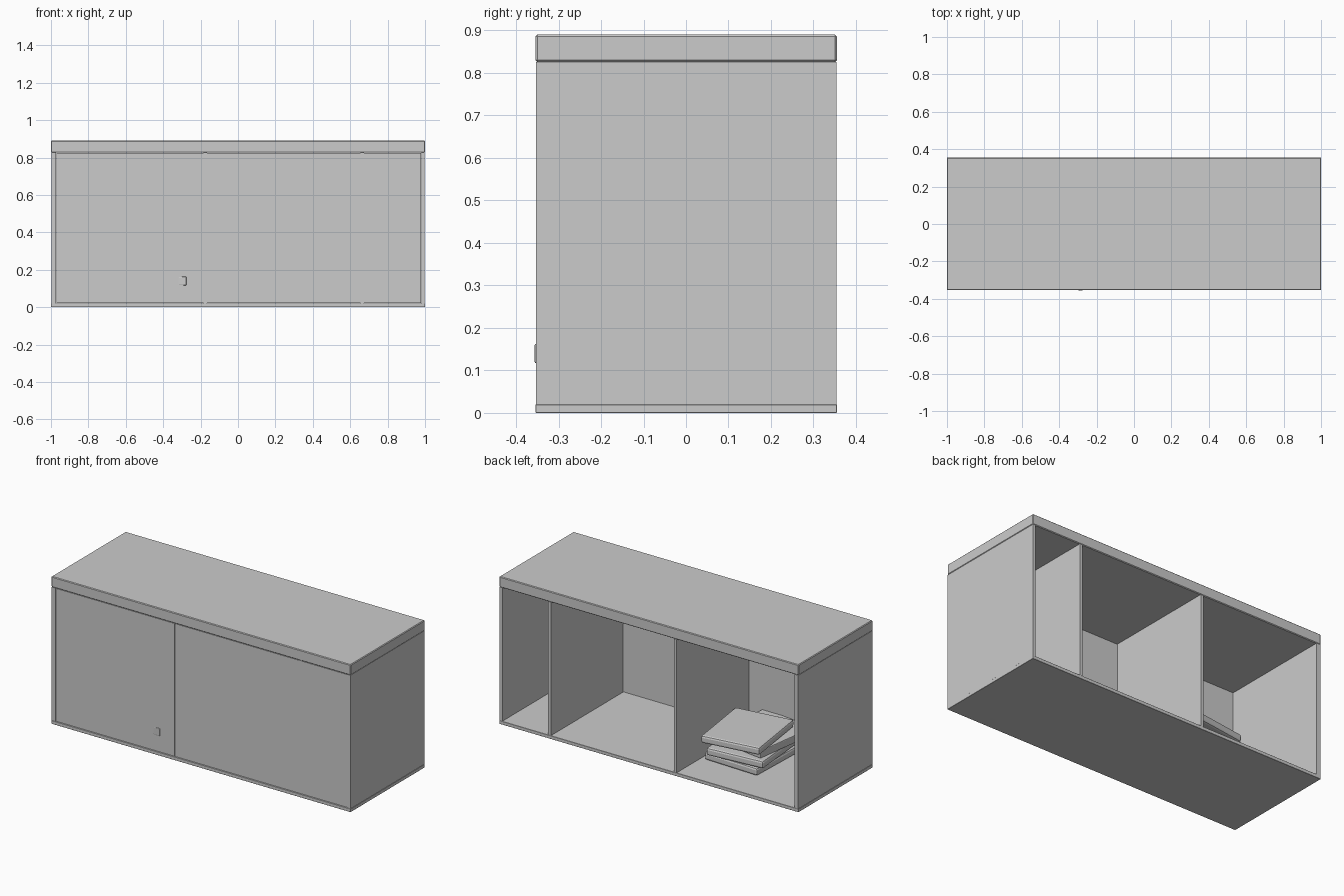
import bpy
from math import radians

if "Cube" in bpy.data.objects:
    bpy.data.objects.remove(bpy.data.objects["Cube"])

def box(name, x, y, z, bevel=0.0, segments=1, rot=0.0):
    """Box from (min, max) ranges, optionally bevelled and turned about z."""
    bpy.ops.mesh.primitive_cube_add(size=1, location=(sum(x) / 2, sum(y) / 2, sum(z) / 2))
    ob = bpy.context.object
    ob.name = name
    ob.scale = (x[1] - x[0], y[1] - y[0], z[1] - z[0])
    bpy.ops.object.transform_apply(location=False, rotation=False, scale=True)
    ob.rotation_euler.z = radians(rot)
    if bevel:
        mod = ob.modifiers.new("soft_edges", 'BEVEL')
        mod.width = bevel
        mod.segments = segments
    return ob

FRONT, BACK = -0.353, 0.354
LOW, HIGH = 0.02, 0.826

# Carcass: bottom board, thick top, side walls
box("bottom_board", (-1, 1), (FRONT - 0.001, BACK + 0.001), (0, LOW), 0.001)
box("top_slab", (-1, 1), (FRONT - 0.001, BACK + 0.001), (HIGH, 0.89), 0.004)
box("left_wall", (-0.998, -0.972), (FRONT, BACK), (LOW, HIGH))
box("right_wall", (0.98, 0.998), (FRONT, BACK), (LOW, HIGH))

# Vertical dividers
for i, x in enumerate((-0.176, 0.664)):
    box(f"divider_{i + 1}", (x - 0.009, x + 0.009), (FRONT + 0.004, BACK), (LOW, HIGH))

# Front panels, one per bay, with fine gaps; the back stays open
for i, (a, b) in enumerate(((-0.97, -0.178), (-0.174, 0.662), (0.666, 0.978))):
    box(f"front_panel_{i + 1}", (a, b), (FRONT + 0.002, FRONT + 0.018),
        (LOW + 0.002, HIGH - 0.002))

# Stack of four soft-edged slabs; one corner just pokes through the front
stack = ((-0.40, -0.075, -2, 0.021), (-0.41, -0.06, 5, 0.070),
         (-0.425, -0.124, -8, 0.117), (-0.40, -0.015, 8, 0.165))
W, D, T = 0.36, 0.42, 0.046
for i, (x, y, rot, z) in enumerate(stack):
    box(f"stacked_slab_{i + 1}", (x - W / 2, x + W / 2), (y - D / 2, y + D / 2),
        (z, z + T), 0.012 if i != 2 else 0.004, 2, rot)
